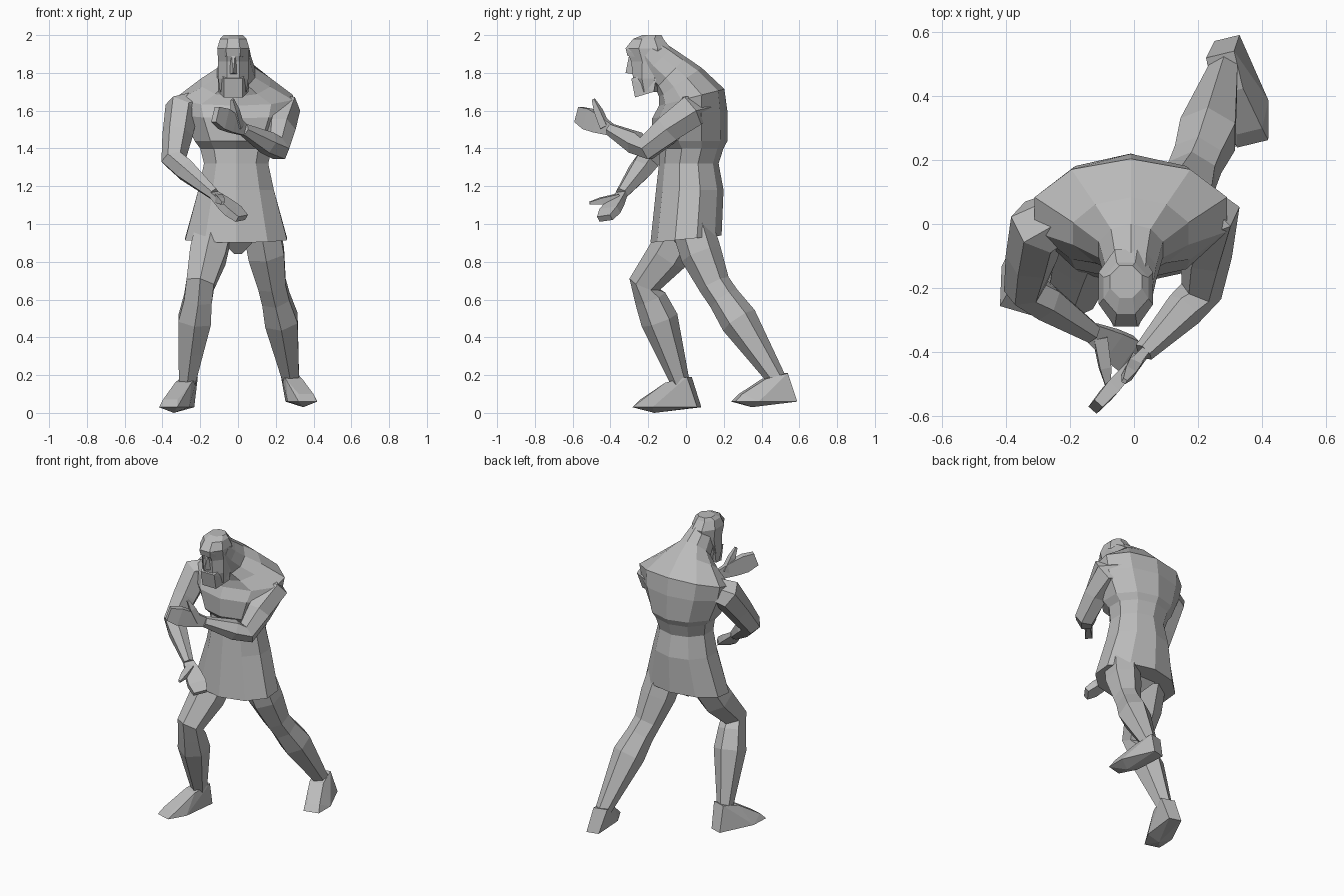
import bpy, bmesh
from math import cos, sin, pi
from mathutils import Vector

old = bpy.data.objects.get("Cube")
if old:
    bpy.data.objects.remove(old, do_unlink=True)

tone = (0.5, 0.5, 0.5, 1)
grey = bpy.data.materials.new("plain grey")
grey.use_nodes = True
grey.diffuse_color = tone
grey.node_tree.nodes["Principled BSDF"].inputs["Base Color"].default_value = tone

SIDEWAYS, UPWARD = Vector((1, 0, 0)), Vector((0, 0, 1))
DIAGONAL, SLANTED = Vector((1, 1, 0)), Vector((0, -1, 1))


def finish(name, bm):
    bmesh.ops.recalc_face_normals(bm, faces=bm.faces)
    mesh = bpy.data.meshes.new(name)
    bm.to_mesh(mesh)
    bm.free()
    mesh.materials.append(grey)
    bpy.context.collection.objects.link(bpy.data.objects.new(name, mesh))


def skin(name, rings):
    """Join rings of points into a closed faceted body."""
    bm = bmesh.new()
    loops = [[bm.verts.new(point) for point in ring] for ring in rings]
    for lower, upper in zip(loops, loops[1:]):
        for i in range(len(lower)):
            bm.faces.new((lower[i - 1], lower[i], upper[i], upper[i - 1]))
    bm.faces.new(loops[0])
    bm.faces.new(loops[-1])
    finish(name, bm)


def oval(centre, across, deep, sides):
    angles = [2 * pi * (i + 0.5) / sides for i in range(sides)]
    return [centre + across * cos(angle) + deep * sin(angle) for angle in angles]


def stack(name, x, sides, levels):
    """Each level: y, z, half width, half depth, forward tilt."""
    grow = 1 / cos(pi / sides)
    rings = []
    for y, z, width, depth, tilt in levels:
        deep = Vector((0, cos(tilt), sin(tilt))) * depth * grow
        rings.append(oval(Vector((x, y, z)), SIDEWAYS * width * grow, deep, sides))
    skin(name, rings)


def limb(name, side, points, radii, sides=6, flat=1):
    """Tube through the points; flat thins it across the side direction."""
    rings = []
    for i, (point, radius) in enumerate(zip(points, radii)):
        ahead = points[min(i + 1, len(points) - 1)]
        axis = (ahead - points[max(i - 1, 0)]).normalized()
        across = (side - axis * side.dot(axis)).normalized()
        rings.append(oval(point, across * radius, axis.cross(across) * radius * flat, sides))
    skin(name, rings)


def hull(name, points):
    bm = bmesh.new()
    for point in points:
        bm.verts.new(point)
    result = bmesh.ops.convex_hull(bm, input=bm.verts)
    inside = {v for v in result["geom_interior"] if isinstance(v, bmesh.types.BMVert)}
    bmesh.ops.delete(bm, geom=list(inside), context="VERTS")
    finish(name, bm)


def mirrored(name, x, half):
    """Symmetric hull about the plane at x."""
    hull(name, [(x + sign * offset, y, z) for sign in (-1, 1) for offset, y, z in half])


def arm(label, side, shoulder, deltoid, elbow, wrist):
    """Bent arm with full shoulder, bulging forearm and narrow wrist."""
    points = [shoulder, deltoid, deltoid.lerp(elbow, 0.5), elbow,
              elbow.lerp(wrist, 0.3), wrist]
    limb(label + "_arm", side, points, (.08, .1, .085, .07, .065, .035), flat=.95)


def hand(label, side, wrist, tip, thumb):
    """Flat palm tapering to the fingertips, with a thumb."""
    palm = wrist.lerp(tip, 0.4)
    limb(label + "_hand", side, [wrist, palm, wrist.lerp(tip, 0.7), tip],
         (.045, .07, .08, .06), sides=4, flat=.4)
    root = wrist.lerp(palm, 0.4)
    limb(label + "_thumb", side, [root, root.lerp(thumb, 0.6), thumb],
         (.03, .025, .01), sides=4)


def leg(label, hip, thigh, knee, calf, ankle):
    points = [hip, thigh, knee, knee.lerp(calf, 0.4), calf, calf.lerp(ankle, 0.5), ankle]
    limb(label + "_leg", SIDEWAYS, points, (.11, .11, .085, .085, .1, .075, .05))


def foot(label, ankle, heel, toe):
    """Wedge that widens from heel to toe and rises to the ankle."""
    ahead = (toe - heel).normalized()
    side = ahead.cross(UPWARD).normalized()
    points = [heel.lerp(toe, 0.7) - UPWARD * .03]
    for sign in (-1, 1):
        points += [heel + side * sign * .04, toe + side * sign * .05,
                   toe - ahead * .12 + side * sign * .08,
                   toe - ahead * .04 + side * sign * .04 + UPWARD * .04]
        points += [ankle + side * sign * .045 + ahead * reach + UPWARD * rise
                   for reach, rise in ((-.05, .03), (.07, 0))]
    hull(label + "_foot", points)


# Tunic, chest, sloping shoulders, neck and the hair running up to the crown
stack("torso", -.01, 10, [
    (0, .92, .27, .18, .1), (.02, 1.18, .2, .17, 0), (.015, 1.32, .17, .15, 0),
    (.03, 1.4, .19, .16, 0), (.02, 1.44, .22, .19, 0), (.02, 1.58, .28, .19, .1),
    (.03, 1.67, .3, .17, .25), (-.03, 1.75, .18, .13, .6),
    (-.08, 1.8, .1, .11, .8), (-.15, 1.86, .08, .1, .8), (-.2, 1.91, .07, .08, .9)])
mirrored("crotch", 0, [(.12, -.1, .95), (.12, .1, .95), (.02, 0, .84)])

# Head with brow, nose and beard
middle = -.025
stack("head", middle, 8, [
    (-.2, 1.7, .07, .05, 0), (-.2, 1.77, .08, .08, 0), (-.19, 1.86, .08, .1, 0),
    (-.2, 1.93, .085, .12, 0), (-.2, 1.98, .07, .08, 0), (-.18, 2, .05, .05, 0)])
mirrored("brow", middle, [(.07, -.24, 1.88), (.035, -.31, 1.89),
                          (.04, -.32, 1.93), (.07, -.24, 1.94)])
mirrored("nose", middle, [(.01, -.3, 1.9), (.03, -.26, 1.79), (0, -.32, 1.8)])
mirrored("beard", middle, [(.08, -.15, 1.82), (.05, -.29, 1.77),
                           (.08, -.17, 1.7), (.05, -.27, 1.67)])

# Right arm, reaching down across the body
wrist = Vector((-.13, -.34, 1.16))
arm("right", SLANTED, Vector((-.2, .04, 1.63)), Vector((-.3, -.01, 1.6)),
    Vector((-.34, -.2, 1.34)), wrist)
hand("right", DIAGONAL, wrist, Vector((.02, -.43, 1.03)), Vector((-.08, -.51, 1.11)))

# Left arm, raised in front of the chest
wrist = Vector((.03, -.4, 1.5))
arm("left", UPWARD, Vector((.16, .08, 1.62)), Vector((.24, .02, 1.6)),
    Vector((.21, -.21, 1.4)), wrist)
hand("left", UPWARD, wrist, Vector((-.12, -.57, 1.58)), Vector((-.03, -.49, 1.66)))

# Right leg forward
ankle = Vector((-.27, -.03, .16))
leg("right", Vector((-.12, 0, 1)), Vector((-.16, -.1, .83)), Vector((-.2, -.22, .68)),
    Vector((-.23, -.14, .49)), ankle)
foot("right", ankle, Vector((-.27, .07, .03)), Vector((-.37, -.27, .03)))

# Left leg stretched back
ankle = Vector((.28, .48, .18))
leg("left", Vector((.12, .03, 1)), Vector((.15, .08, .84)), Vector((.18, .15, .68)),
    Vector((.23, .28, .49)), ankle)
foot("left", ankle, Vector((.29, .58, .06)), Vector((.37, .25, .06)))
